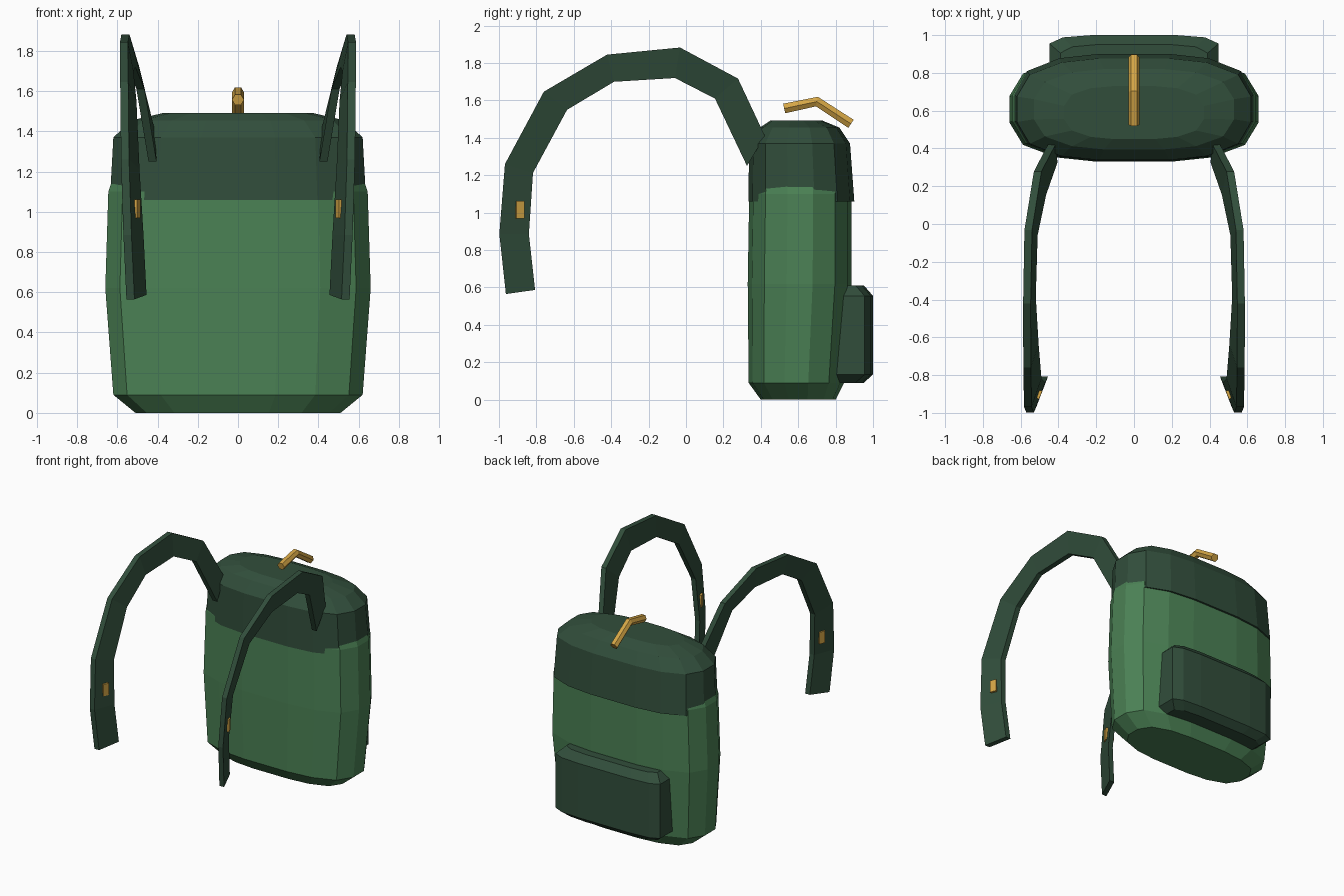
import bpy
import bmesh
from math import cos, sin, pi
from mathutils import Vector

cube = bpy.data.objects.get("Cube")
if cube:
    bpy.data.objects.remove(cube)


def material(name, rgb):
    mat = bpy.data.materials.new(name)
    mat.use_nodes = True
    mat.diffuse_color = (*rgb, 1)
    mat.node_tree.nodes["Principled BSDF"].inputs["Base Color"].default_value = (*rgb, 1)
    return mat


green = material("leaf green", (0.07, 0.22, 0.09))
dark = material("dark green", (0.031, 0.076, 0.044))
gold = material("gold", (0.66, 0.38, 0.06))


def loft(name, rings, mat):
    """Skin a list of equal-length point rings and cap both ends."""
    bm = bmesh.new()
    loops = [[bm.verts.new(p) for p in ring] for ring in rings]
    n = len(loops[0])
    for a, b in zip(loops, loops[1:]):
        for i in range(n):
            j = (i + 1) % n
            bm.faces.new((a[i], a[j], b[j], b[i]))
    bm.faces.new(loops[0][::-1])
    bm.faces.new(loops[-1])
    bmesh.ops.recalc_face_normals(bm, faces=bm.faces)
    mesh = bpy.data.meshes.new(name)
    bm.to_mesh(mesh)
    bm.free()
    mesh.materials.append(mat)
    obj = bpy.data.objects.new(name, mesh)
    bpy.context.collection.objects.link(obj)
    return obj


# Rounded sixteen-sided outline shared by the bag and its flap
quarter = [(1, 0.25), (0.89, 0.68), (0.62, 0.92), (0.3, 1)]
half = quarter + [(-x, y) for x, y in quarter[::-1]]
outline = half + [(-x, -y) for x, y in half]


def bag_ring(z, half_x, y_front, y_back):
    mid, half_y = (y_front + y_back) / 2, (y_back - y_front) / 2
    return [(x * half_x, mid + y * half_y, z) for x, y in outline]


# Main bag
loft("bag_body", [bag_ring(*r) for r in (
    (0, 0.51, 0.40, 0.80), (0.09, 0.62, 0.335, 0.845), (0.62, 0.66, 0.33, 0.885),
    (1.1, 0.645, 0.338, 0.885), (1.3, 0.58, 0.36, 0.85))], green)

# Lid flap with a domed top
loft("top_flap", [bag_ring(*r) for r in (
    (1.06, 0.637, 0.333, 0.90), (1.37, 0.62, 0.338, 0.877),
    (1.455, 0.53, 0.395, 0.82), (1.492, 0.37, 0.45, 0.73))], dark)


# Back pocket with bevelled rims and a slightly curved face
def pocket_ring(z, half_x, y_out):
    side = [(half_x, 0.80), (half_x, y_out - 0.045), (half_x * 0.84, y_out - 0.012),
            (half_x * 0.5, y_out)]
    return [(x, y, z) for x, y in side + [(-x, y) for x, y in side[::-1]]]


loft("back_pocket", [pocket_ring(*r) for r in (
    (0.09, 0.39, 0.95), (0.135, 0.448, 1.0), (0.555, 0.448, 1.0), (0.612, 0.39, 0.95))], dark)

# Shoulder straps: outer edge and inner edge of each station as (x, y, z)
outer = [(0.535, -0.963, 0.565), (0.55, -0.998, 0.886), (0.562, -0.968, 1.26),
         (0.566, -0.76, 1.647), (0.567, -0.422, 1.845), (0.56, -0.032, 1.883),
         (0.51, 0.278, 1.717), (0.435, 0.422, 1.41)]
inner = [(0.475, -0.807, 0.587), (0.49, -0.84, 0.886), (0.51, -0.818, 1.213),
         (0.525, -0.636, 1.55), (0.54, -0.385, 1.70), (0.53, -0.059, 1.72),
         (0.485, 0.155, 1.61), (0.425, 0.326, 1.25)]


def strap_ring(a, b, side):
    t = 0.02
    return [(side * (p[0] + s), p[1], p[2]) for p, s in ((a, t), (a, -t), (b, -t), (b, t))]


# Strap buckle: small block passing through the strap
def buckle_ring(z, side):
    centre = Vector((0.522, -0.895))
    along, across = Vector((-0.37, 0.93)) * 0.023, Vector((0.93, 0.37)) * 0.03
    corners = [centre + u * along + v * across for u, v in ((1, 1), (1, -1), (-1, -1), (-1, 1))]
    return [(side * c.x, c.y, z) for c in corners]


for side, label in ((1, "left"), (-1, "right")):
    loft(label + "_strap", [strap_ring(a, b, side) for a, b in zip(outer, inner)], dark)
    loft(label + "_buckle", [buckle_ring(z, side) for z in (0.97, 1.062)], gold)

# Bent hexagonal grab handle above the lid
path = [(0.525, 1.557, 0.2), (0.70, 1.594, -0.2), (0.882, 1.475, -0.58)]
handle = []
for y, z, tilt in path:
    ring = []
    for k in range(6):
        a = k * pi / 3
        up = 0.03 * sin(a)
        ring.append((0.03 * cos(a), y - up * sin(tilt), z + up * cos(tilt)))
    handle.append(ring)
loft("grab_handle", handle, gold)
